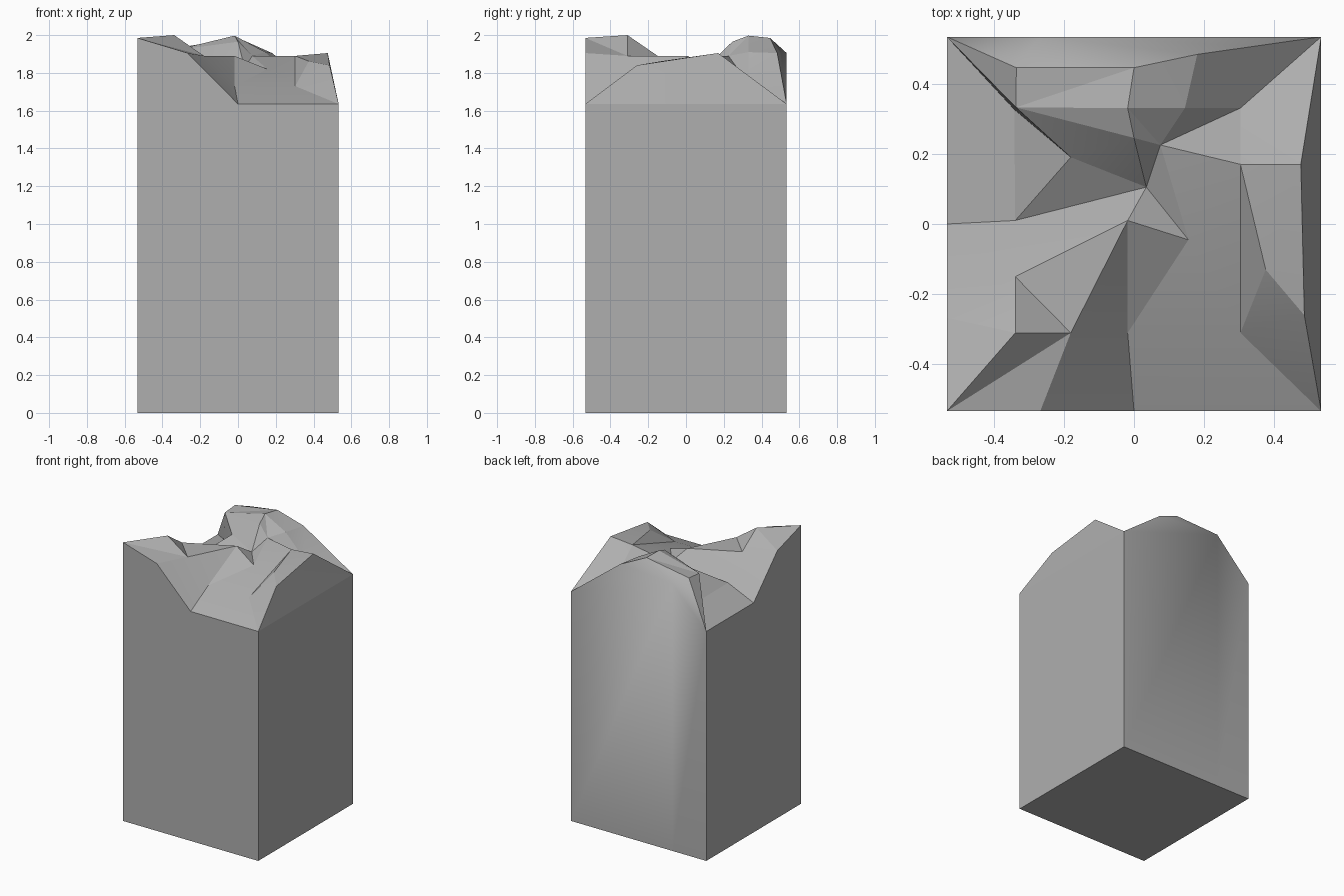
import bpy, bmesh
from mathutils import Vector
from mathutils.geometry import delaunay_2d_cdt

if "Cube" in bpy.data.objects:
    bpy.data.objects.remove(bpy.data.objects["Cube"])

H = 0.533   # half width of the pillar
LOW, MID, INSET, FLAT = 1.635, 1.905, 1.73, 1.89

# Key points of the broken top: plan position and height
P = {
    # outline
    "FL": (-H, -H, 1.985), "lf": (-H, -.267, MID), "L": (-H, 0, LOW), "BL": (-H, H, LOW),
    "bk": (-.267, H, MID), "BR": (H, H, LOW), "FR": (H, -H, LOW),
    "F": (0, -H, LOW), "fl": (-.267, -H, MID),
    # front-left peak
    "a": (-.338, -.31, 2.0), "b": (-.338, -.15, FLAT), "c": (-.18, -.31, FLAT),
    # centre saddle
    "d": (-.018, -.31, INSET), "e": (-.018, .01, FLAT), "g": (.155, -.045, 1.82),
    "h": (.035, .105, 1.825), "i": (.075, .225, FLAT),
    # back ridge, with a steep cliff below its left end
    "j": (-.18, .19, 1.86), "k": (-.338, .01, INSET), "l": (-.336, .332, 1.92),
    "l0": (-.341, .326, INSET),
    "m": (-.335, .445, 1.93), "n": (-.018, .33, 1.997), "u": (0, .445, 1.985),
    "q": (0, .245, 1.965), "o": (.145, .33, 1.91), "w": (.18, .483, MID),
    # right shoulder
    "f": (.303, -.31, INSET), "p": (.303, .33, 1.745), "r": (.303, .17, FLAT),
    "s": (.475, .17, MID), "t": (.375, -.13, 1.862), "v": (.485, -.26, 1.84),
}
# Break lines that the triangulation has to follow
LINES = [
    "FL lf L BL bk BR FR F fl FL", "FL a c FL", "a b c fl", "lf b e h i r s BR",
    "L k h j k l0 j", "BL l0 l", "j l q l BL m l n u m bk", "l u w BR", "u n q h", "bk w o n",
    "bk u", "o i p BR", "s v FR f v t r f t", "F d c", "d e g d f", "i g r p", "q j",
]

names = list(P)
edges = set()
for line in LINES:
    pts = [names.index(n) for n in line.split()]
    edges |= {tuple(sorted(e)) for e in zip(pts, pts[1:])}
plan = [Vector(P[n][:2]) for n in names]
vs, _, tris, origin, _, _ = delaunay_2d_cdt(plan, sorted(edges), [], 0, 1e-5)

# Broken top surface
bm = bmesh.new()
verts, soft = [], None
for co, src in zip(vs, origin):
    name = names[src[0]] if src else None
    verts.append(bm.verts.new((co.x, co.y, P[name][2] if name else FLAT)))
    if name == "bk":
        soft = verts[-1]
for t in tris:
    bm.faces.new([verts[i] for i in t])

# Straight shaft walls and base
rim = [e for e in bm.edges if e.is_boundary]
out = bmesh.ops.extrude_edge_only(bm, edges=rim)["geom"]
for v in out:
    if isinstance(v, bmesh.types.BMVert):
        v.co.z = 0
bmesh.ops.holes_fill(bm, edges=[e for e in bm.edges if e.is_boundary], sides=0)
bmesh.ops.recalc_face_normals(bm, faces=bm.faces)

# Crisp facets, except for the rounded back edge and the slight wall bends
for f in bm.faces:
    f.smooth = True
for e in bm.edges:
    e.smooth = e.calc_face_angle(0) < 0.21 or soft in e.verts

mesh = bpy.data.meshes.new("broken_pillar")
bm.to_mesh(mesh)
bm.free()
stone = bpy.data.materials.new("dark_stone")
stone.diffuse_color = (0.43, 0.43, 0.43, 1)
stone.use_nodes = True
stone.node_tree.nodes["Principled BSDF"].inputs["Base Color"].default_value = stone.diffuse_color
mesh.materials.append(stone)
pillar = bpy.data.objects.new("broken_pillar", mesh)
bpy.context.collection.objects.link(pillar)
